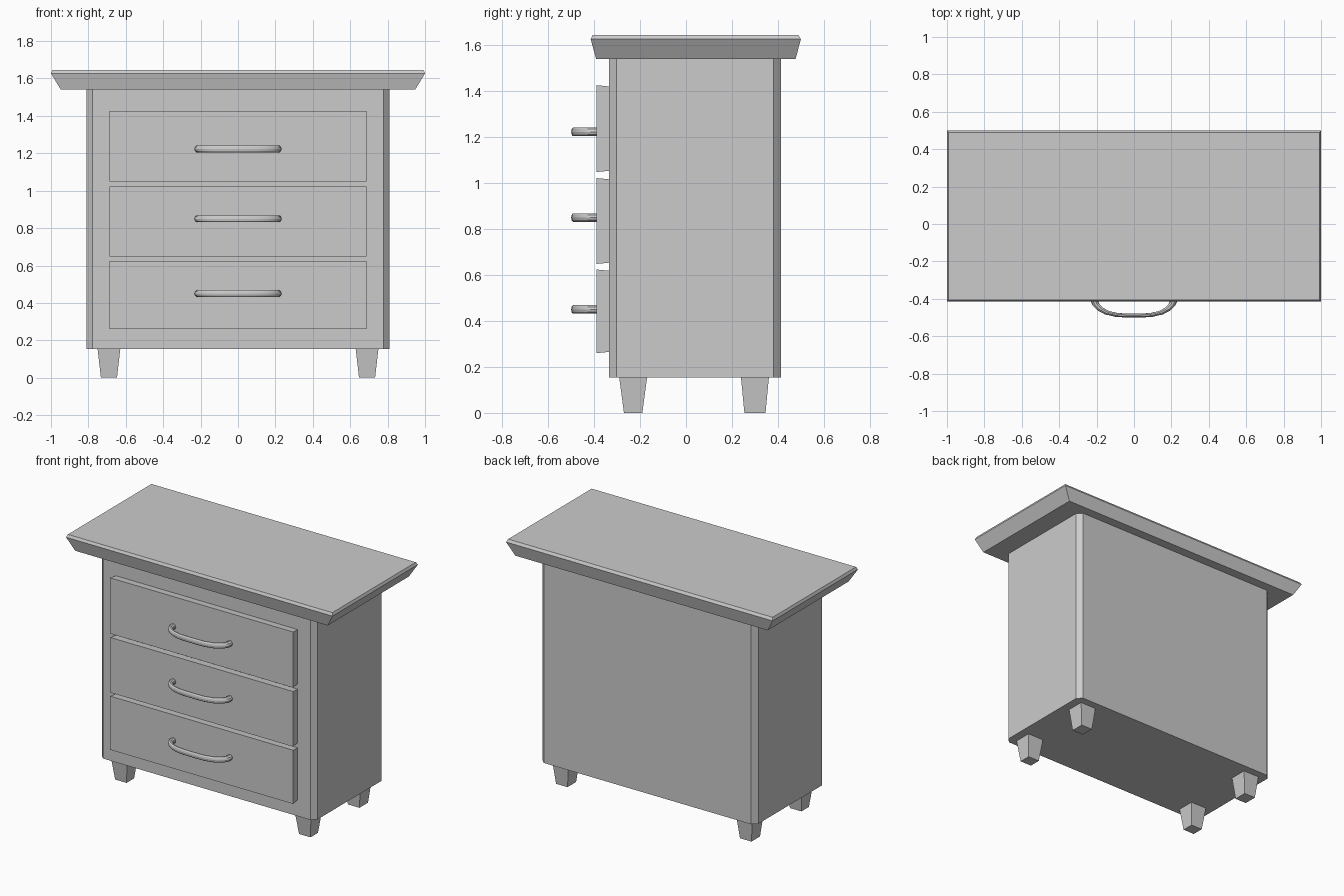
import bpy, bmesh

if "Cube" in bpy.data.objects:
    bpy.data.objects.remove(bpy.data.objects["Cube"])


def loft(name, rings):
    """Closed solid from stacked rings with equal point counts."""
    bm = bmesh.new()
    loops = [[bm.verts.new(p) for p in r] for r in rings]
    n = len(rings[0])
    for a, b in zip(loops, loops[1:]):
        for i in range(n):
            j = (i + 1) % n
            bm.faces.new((a[i], a[j], b[j], b[i]))
    bm.faces.new(loops[0][::-1])
    bm.faces.new(loops[-1])
    bmesh.ops.recalc_face_normals(bm, faces=bm.faces)
    mesh = bpy.data.meshes.new(name)
    bm.to_mesh(mesh)
    bm.free()
    ob = bpy.data.objects.new(name, mesh)
    bpy.context.collection.objects.link(ob)
    return ob


def rect(x0, x1, y0, y1, z):
    return [(x0, y0, z), (x1, y0, z), (x1, y1, z), (x0, y1, z)]


# Cabinet body with chamfered vertical corners
X, Y0, Y1, C = 0.81, -0.335, 0.413, 0.032
outline = [(-X + C, Y0), (X - C, Y0), (X, Y0 + C), (X, Y1 - C),
           (X - C, Y1), (-X + C, Y1), (-X, Y1 - C), (-X, Y0 + C)]
loft("cabinet_body", [[(x, y, z) for x, y in outline] for z in (0.155, 1.54)])

# Table top flaring outward, with a small bevel along the upper edge
loft("table_top", [rect(-0.947, 0.947, -0.391, 0.477, 1.54),
                   rect(-1.0, 1.0, -0.415, 0.5, 1.627),
                   rect(-0.992, 0.992, -0.406, 0.489, 1.645)])

# Tapered legs
for side, x in (("left", -0.69), ("right", 0.69)):
    for end, y, b in (("front", -0.23, 0.04), ("back", 0.3, 0.046)):
        t = 0.061
        loft(f"{end}_{side}_leg", [rect(x - 0.043, x + 0.043, y - b, y + b, 0),
                                   rect(x - t, x + t, y - t, y + t, 0.157)])

# Handle centre line: (x, y) for one half, mirrored for the other
half = [(0.213, -0.38), (0.213, -0.41), (0.203, -0.432), (0.18, -0.455),
        (0.145, -0.474), (0.09, -0.487), (0.03, -0.489)]
path = half + [(-x, y) for x, y in reversed(half)]
SQUASH = 0.55  # handles are flattened front to back


def handle(name, z):
    cu = bpy.data.curves.new(name, 'CURVE')
    cu.dimensions = '3D'
    cu.bevel_depth = 0.0195
    cu.bevel_resolution = 3
    cu.use_fill_caps = True
    sp = cu.splines.new('POLY')
    sp.points.add(len(path) - 1)
    for p, (x, y) in zip(sp.points, path):
        p.co = (x, y / SQUASH, 0, 1)
    ob = bpy.data.objects.new(name, cu)
    bpy.context.collection.objects.link(ob)
    ob.location.z = z
    ob.scale.y = SQUASH
    bpy.ops.object.select_all(action='DESELECT')
    ob.select_set(True)
    bpy.context.view_layer.objects.active = ob
    bpy.ops.object.convert(target='MESH')
    bpy.ops.object.shade_smooth_by_angle()


# Drawer fronts, very slightly larger at the face, each with a handle
for label, z0, z1, zh in (("bottom", 0.26, 0.624, 0.45),
                          ("middle", 0.648, 1.022, 0.85),
                          ("top", 1.048, 1.426, 1.223)):
    rings = []
    for y, i in ((-0.39, 0.0), (-0.33, 0.006)):
        x = 0.687 - i
        rings.append([(-x, y, z0 + i), (x, y, z0 + i), (x, y, z1 - i), (-x, y, z1 - i)])
    loft(f"{label}_drawer", rings)
    handle(f"{label}_handle", zh)
